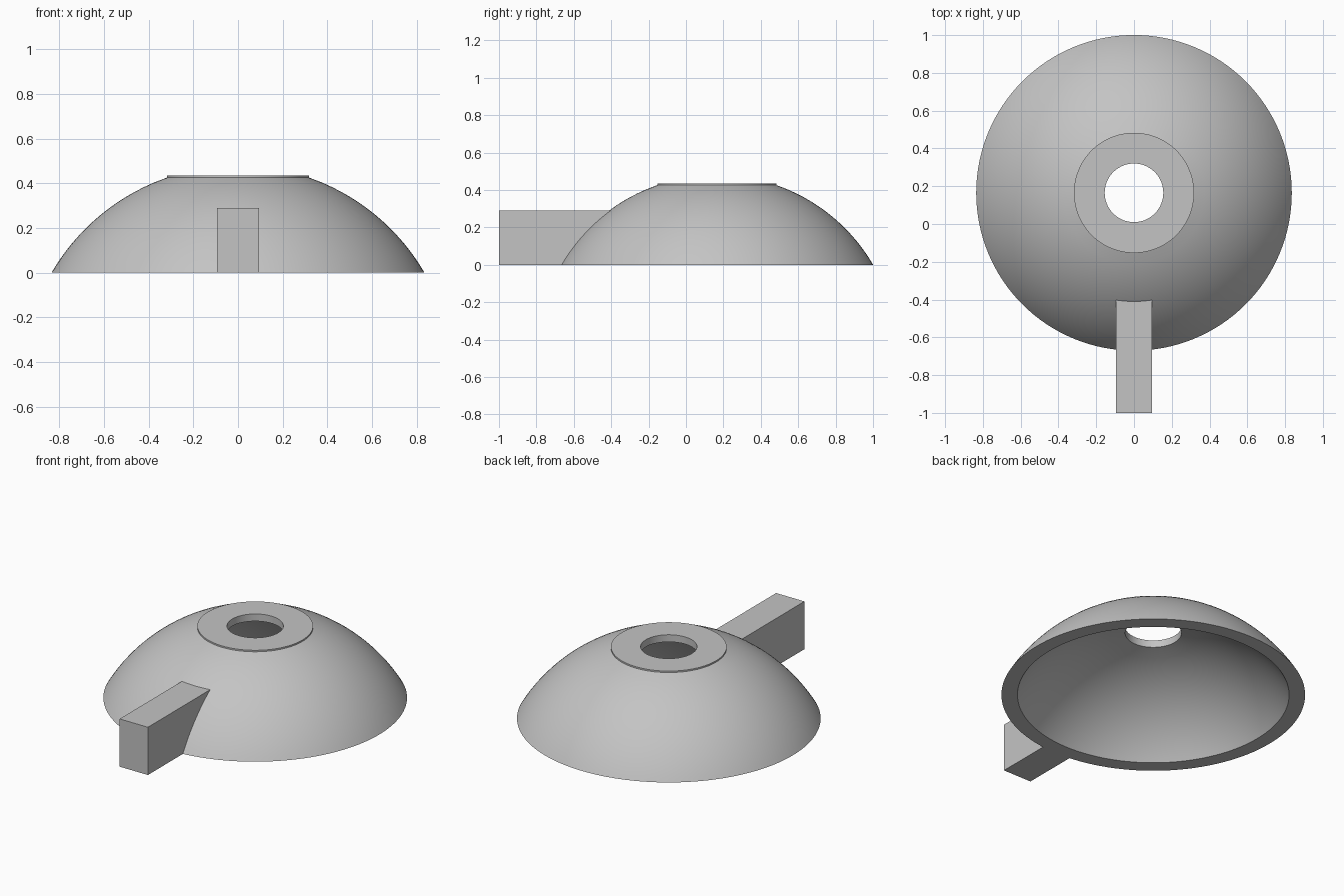
import bpy
import bmesh
from math import sqrt, tau
from mathutils import Matrix, Vector

cube = bpy.data.objects.get("Cube")
if cube:
    bpy.data.objects.remove(cube, do_unlink=True)

CENTRE_Y = 0.165          # axis of the dome
SPHERE_Z = -0.487         # both wall surfaces share this sphere centre
OUTER_R, INNER_R = 0.967, 0.892
HOLE_R, COLLAR_R = 0.155, 0.318
TOP_Z, COLLAR_Z = 0.435, 0.426
HANDLE_W, HANDLE_H = 0.19, 0.29
STEPS, SEGMENTS = 20, 128

grey = bpy.data.materials.new("plain grey")
grey.use_nodes = True
grey.diffuse_color = (0.55, 0.55, 0.55, 1)
grey.node_tree.nodes["Principled BSDF"].inputs["Base Color"].default_value = grey.diffuse_color


def add_object(name, bm):
    bmesh.ops.recalc_face_normals(bm, faces=bm.faces)
    mesh = bpy.data.meshes.new(name)
    bm.to_mesh(mesh)
    bm.free()
    mesh.materials.append(grey)
    obj = bpy.data.objects.new(name, mesh)
    bpy.context.collection.objects.link(obj)
    return obj


def select_only(obj):
    bpy.ops.object.select_all(action='DESELECT')
    obj.select_set(True)
    bpy.context.view_layer.objects.active = obj


def arc(radius, start_r, end_z):
    """Points (r, z) climbing a sphere from the ground to end_z."""
    zs = [end_z * i / STEPS for i in range(STEPS + 1)]
    return [(sqrt(radius ** 2 - (z - SPHERE_Z) ** 2), z) for z in zs]


# Dome shell: outer arc, flat collar, through hole and inner arc, turned on its axis
hole_z = SPHERE_Z + sqrt(INNER_R ** 2 - HOLE_R ** 2)
outer = arc(OUTER_R, None, COLLAR_Z)[:-1] + [(COLLAR_R, COLLAR_Z)]
inner = arc(INNER_R, None, hole_z)
profile = outer + [(COLLAR_R, TOP_Z), (HOLE_R, TOP_Z)] + inner[::-1]

bm = bmesh.new()
verts = [bm.verts.new((r, CENTRE_Y, z)) for r, z in profile]
edges = [bm.edges.new((a, b)) for a, b in zip(verts, verts[1:] + verts[:1])]
bmesh.ops.spin(bm, geom=verts + edges, cent=(0, CENTRE_Y, 0), axis=(0, 0, 1),
               angle=tau, steps=SEGMENTS, use_duplicate=False)
bmesh.ops.remove_doubles(bm, verts=bm.verts, dist=0.0001)
dome = add_object("dome_shell", bm)
select_only(dome)
bpy.ops.object.shade_smooth_by_angle(angle=0.5)

# Handle: a bar whose slanted inner end stays within the wall thickness
bm = bmesh.new()
bmesh.ops.create_cube(bm, size=1)
for v in bm.verts:
    upper, back = v.co.z > 0, v.co.y > 0
    reach = 0.5 if upper else 0.79
    v.co = Vector((v.co.x * HANDLE_W,
                   CENTRE_Y - reach if back else -1,
                   HANDLE_H if upper else 0))
handle = add_object("handle", bm)

# Trim the bar to the curve of the dome
trim = handle.modifiers.new("trim_to_dome", 'BOOLEAN')
trim.operation = 'DIFFERENCE'
trim.solver = 'EXACT'
trim.object = dome
select_only(handle)
bpy.ops.object.modifier_apply(modifier=trim.name)
